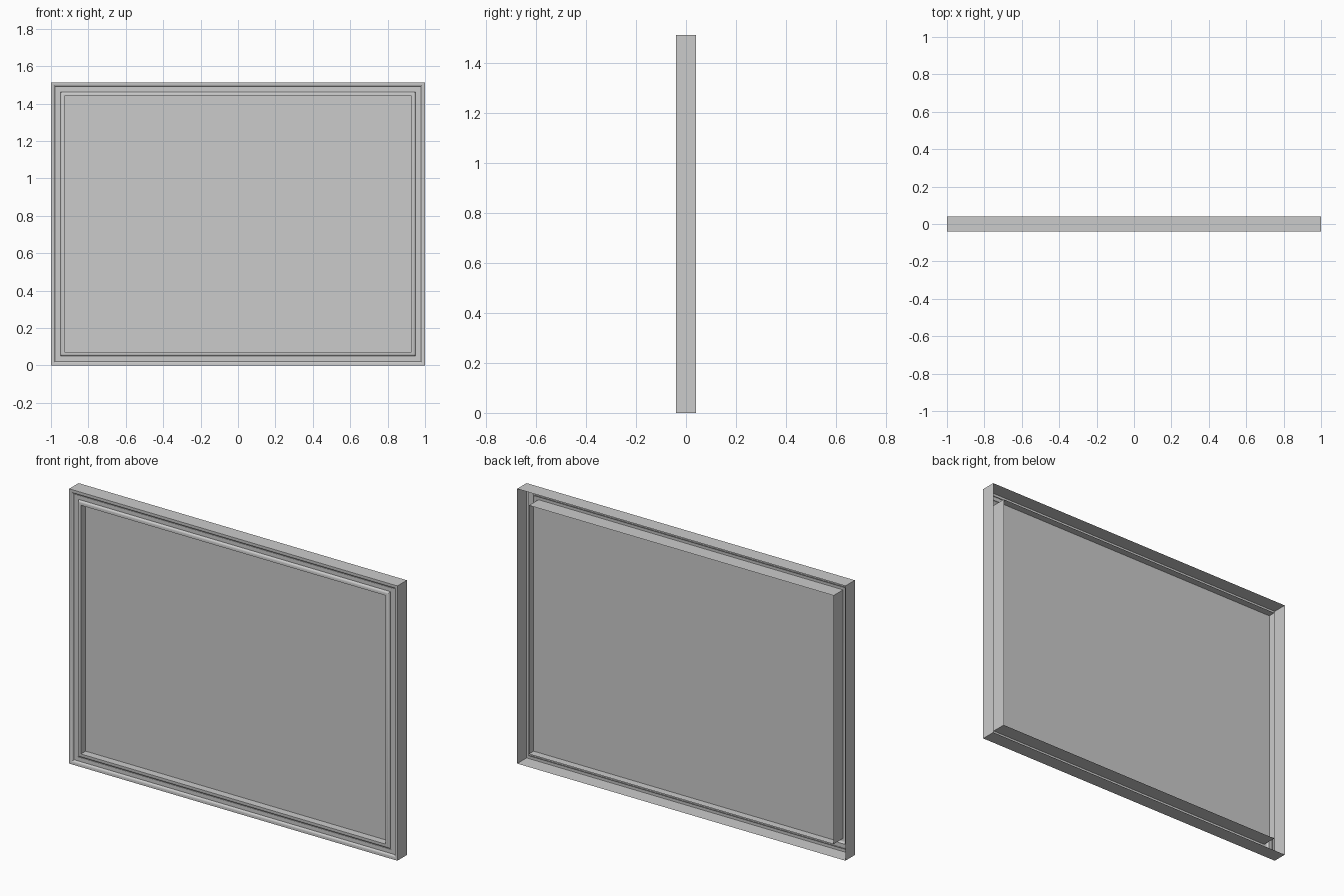
import bpy, bmesh, math

if "Cube" in bpy.data.objects:
    bpy.data.objects.remove(bpy.data.objects["Cube"])

HALF_W, HEIGHT, HALF_D = 1.0, 1.513, 0.041
LIP = 0.072      # width of the moulding
GROOVE = 0.013   # depth of the channel between the beads


def quarter(x0, x1, y0, y1, steps=6):
    """Convex quarter round from (x0, y0) to (x1, y1), flat at the front end."""
    pts = []
    for i in range(steps + 1):
        a = math.pi / 2 * i / steps
        pts.append((x0 + (x1 - x0) * math.sin(a), y1 + (y0 - y1) * math.cos(a)))
    return pts


def make_object(name, bm):
    mesh = bpy.data.meshes.new(name)
    bm.to_mesh(mesh)
    bm.free()
    obj = bpy.data.objects.new(name, mesh)
    bpy.context.collection.objects.link(obj)
    return obj


def ring(bm, inset, y):
    x = HALF_W - inset
    corners = ((-x, inset), (x, inset), (x, HEIGHT - inset), (-x, HEIGHT - inset))
    return [bm.verts.new((cx, y, cz)) for cx, cz in corners]


# Moulding profile as (inset, y): outer wall, bead, channel, bead, inner wall
front = -HALF_D
floor = front + GROOVE
profile = [(0, HALF_D), (0, front), (0.005, front)]
profile += quarter(0.005, 0.022, front, floor - 0.003)
profile += [(0.022, floor), (0.026, floor), (0.026, floor - 0.003),
            (0.046, floor - 0.003), (0.046, floor), (0.050, floor)]
profile += quarter(LIP - 0.005, 0.050, front, floor - 0.003)[::-1]
profile += [(LIP, front), (LIP, HALF_D)]

# Frame: mitred sweep of the profile, open at the back
bm = bmesh.new()
rings = [ring(bm, i, y) for i, y in profile]
for a, b in zip(rings, rings[1:]):
    for k in range(4):
        n = (k + 1) % 4
        bm.faces.new((a[k], a[n], b[n], b[k]))
frame = make_object("frame", bm)
bpy.context.view_layer.objects.active = frame
frame.select_set(True)
bpy.ops.object.shade_smooth_by_angle(angle=math.radians(30))

# Picture panel: recessed sheet halfway through the frame
bm = bmesh.new()
bm.faces.new(ring(bm, LIP, 0.0))
make_object("picture_panel", bm)
